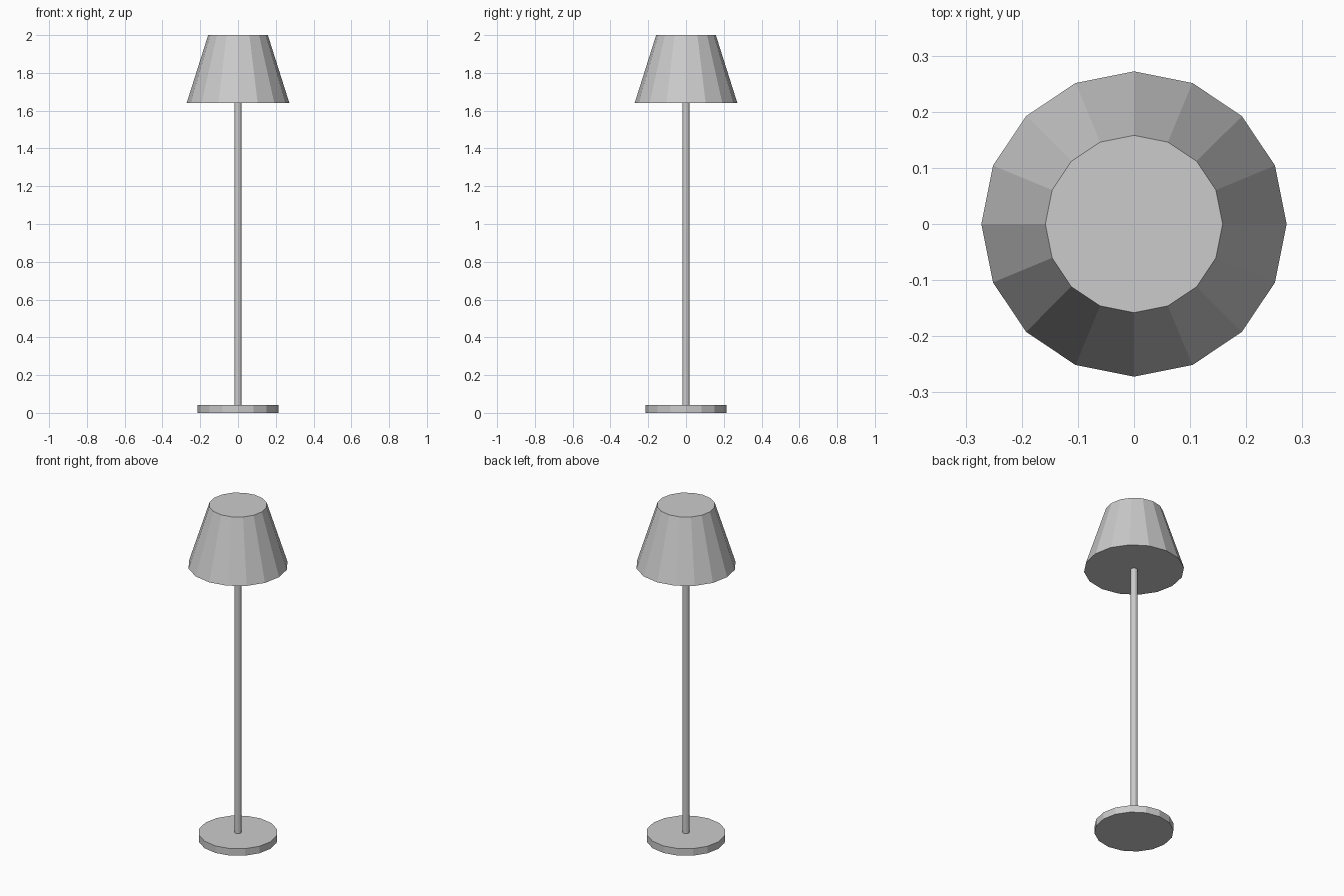
import bpy

if "Cube" in bpy.data.objects:
    bpy.data.objects.remove(bpy.data.objects["Cube"])


def tapered_disc(name, r_bottom, r_top, z0, z1, sides=16):
    """Closed, flat-faced round part between two heights, with a corner on +x."""
    bpy.ops.mesh.primitive_cone_add(
        vertices=sides, radius1=r_bottom, radius2=r_top, depth=z1 - z0,
        end_fill_type='NGON', location=(0, 0, (z0 + z1) / 2))
    obj = bpy.context.object
    obj.name = name
    return obj


# Weighted foot
tapered_disc("lamp_base", 0.215, 0.215, 0.0, 0.042)

# Slim upright, meeting the underside of the shade
tapered_disc("lamp_pole", 0.019, 0.019, 0.042, 1.64)

# Tapered shade, closed at top and bottom
tapered_disc("lamp_shade", 0.272, 0.158, 1.64, 2.0)
